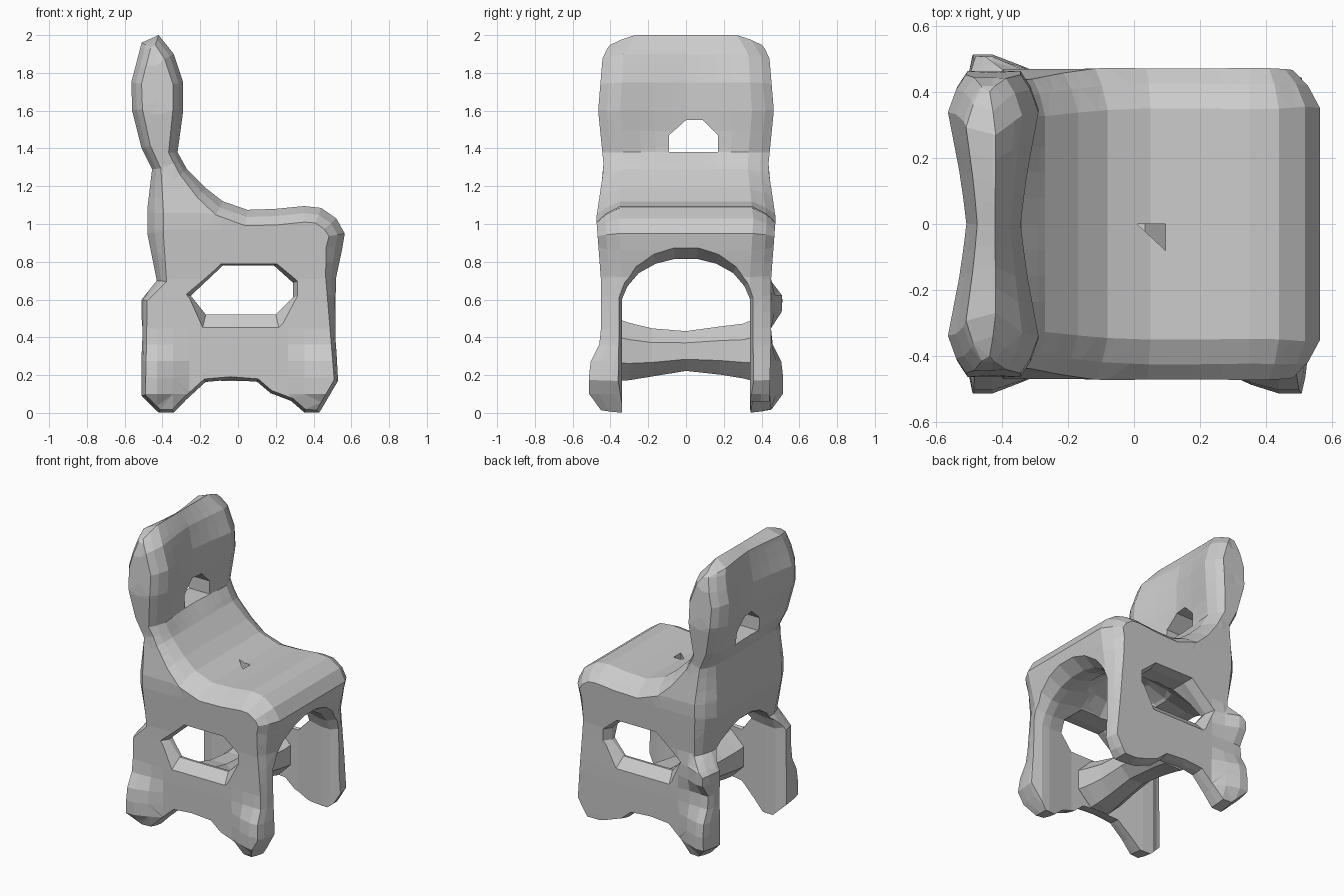
import bpy, bmesh, math
from mathutils import Vector

if "Cube" in bpy.data.objects:
    bpy.data.objects.remove(bpy.data.objects["Cube"])


def to_object(bm, name):
    bmesh.ops.triangulate(bm, faces=[f for f in bm.faces if len(f.verts) > 4])
    bmesh.ops.recalc_face_normals(bm, faces=bm.faces[:])
    me = bpy.data.meshes.new(name)
    bm.to_mesh(me)
    bm.free()
    ob = bpy.data.objects.new(name, me)
    bpy.context.collection.objects.link(ob)
    return ob


def skin(rings):
    """Closed solid through equal-length rings of 3D points."""
    bm = bmesh.new()
    vs = [[bm.verts.new(p) for p in r] for r in rings]
    n = len(vs[0])
    for a, b in zip(vs, vs[1:]):
        for i in range(n):
            j = (i + 1) % n
            bm.faces.new((a[i], a[j], b[j], b[i]))
    bm.faces.new(vs[0])
    bm.faces.new(vs[-1])
    bm.normal_update()
    return bm


def combine(ob, other, op='DIFFERENCE'):
    """Boolean with another object, which is then removed."""
    m = ob.modifiers.new(op.lower(), 'BOOLEAN')
    m.operation, m.solver, m.object = op, 'EXACT', other
    other.hide_render = True
    dg = bpy.context.evaluated_depsgraph_get()
    me = bpy.data.meshes.new_from_object(ob.evaluated_get(dg))
    ob.modifiers.clear()
    ob.data = me
    bpy.data.objects.remove(other)


def interp(table, v):
    for (a, p), (b, q) in zip(table, table[1:]):
        if v <= b:
            return p + (q - p) * max(0, (v - a) / (b - a))
    return table[-1][1]


# Side silhouette (x, z), clockwise from the rear foot
outline = [Vector(p) for p in (
    (-.42, 0), (-.51, .09), (-.51, .35), (-.51, .6), (-.43, .7), (-.48, .95), (-.48, 1.08),
    (-.455, 1.29), (-.51, 1.4), (-.56, 1.6), (-.565, 1.75), (-.51, 1.96), (-.42, 2),
    (-.34, 1.9), (-.29, 1.75), (-.29, 1.6), (-.32, 1.38), (-.27, 1.29), (-.17, 1.19),
    (-.08, 1.12), (.05, 1.075), (.2, 1.08), (.35, 1.095), (.44, 1.085), (.52, 1.03),
    (.565, .95), (.55, .86), (.52, .72), (.52, .35), (.53, .17), (.43, 0), (.35, 0),
    (.28, .06), (.17, .1), (.1, .16), (-.04, .17), (-.17, .16), (-.27, .07), (-.34, 0))]
# Half width by height, then the outward flare of the feet
half = [(0, .44), (.4, .45), (.7, .45), (1.03, .475), (1.3, .435), (1.6, .465),
        (1.9, .44), (2, .36)]
flare = [(0, 0), (.1, .07), (.25, .07), (.38, 0)]
knee = [(.45, 0), (.54, .06), (.62, .06), (.7, 0)]
# How far the silhouette shrinks at the outer faces, by height
inset_by_z = [(.1, .02), (.6, .03), (.85, .085), (1.1, .085), (1.3, .045), (1.6, .055)]


def body_ring(t):
    ring = []
    s = interp([(.75, 0), (.9, .45), (1, 1)], abs(t))
    for i, p in enumerate(outline):
        d = (outline[(i + 1) % len(outline)] - outline[i - 1]).normalized()
        q = p + Vector((d.y, -d.x)) * interp(inset_by_z, p.y) * s
        ring.append((q.x, t, q.y))
    return ring


# Straight body cut into a coarse grid, then shaped
bm = skin([body_ring(t) for t in
           (-1, -.9, -.75, -.54, -.36, -.18, 0, .18, .36, .54, .75, .9, 1)])
cuts = [((0, 0, 1), (0, 0, .1 + .087 * i)) for i in range(22)]
cuts += [((1, 0, 0), (-.43 + .087 * i, 0, 0)) for i in range(11)]
for no, co in cuts:
    bmesh.ops.bisect_plane(bm, geom=bm.verts[:] + bm.edges[:] + bm.faces[:],
                           dist=1e-4, plane_co=co, plane_no=no)
for v in bm.verts:
    x, t, z = v.co
    w = interp(half, z)
    if t < 0 or x < 0:
        w += interp(flare, z) * interp([(.28, 0), (.4, 1)], abs(x))
    if t > 0 and x < 0:
        w += interp(knee, z) * interp([(.3, 0), (.42, 1)], -x)
    if t > 0 and x > .3:
        z = max(z, .06)          # one front leg is slightly shorter
    # backrest is thinner in the middle than at its sides
    k = interp([(0, .6), (.3, .72), (.75, 1), (1, 1)], abs(t))
    k = interp([(1.3, 1), (1.45, k)], z)
    v.co = (-.425 + (x + .425) * k, t * w, z)
frame = to_object(bm, "chair_frame")

# Arched opening running from front to back between the legs
arch = [(.34, -.2), (.34, .6), (.31, .67), (.25, .74), (.16, .79), (.06, .815)]
arch = arch + [(-y, z) for y, z in reversed(arch)]


def grown(s):
    return [(y * (1 + (s - 1) * .4), z if z < 0 else .5 + (z - .5) * s) for y, z in arch]


combine(frame, to_object(skin([
    [(x, y, z) for y, z in grown(s)] for x, s in
    ((-.7, 1.4), (-.48, 1.12), (-.44, 1), (-.36, 1.02), (-.1, 1.2), (.2, 1.2),
     (.4, 1), (.46, 1), (.56, 1.2), (.7, 1.5))]), "arch_cutter"))

# Hollow under the seat
bm = bmesh.new()
bmesh.ops.create_uvsphere(bm, u_segments=14, v_segments=9, radius=1)
bmesh.ops.scale(bm, vec=(.39, .335, .35), verts=bm.verts)
bmesh.ops.translate(bm, vec=(.04, 0, .6), verts=bm.verts)
combine(frame, to_object(bm, "hollow"))

# Openings in both side panels, with sills sloping down outwards
side = [(-.25, .62), (-.17, .52), (.2, .52), (.29, .61), (.29, .69), (.19, .78), (-.08, .78)]


def side_ring(y, g):
    return [(.02 + (x - .02) * (1 + g * .12), y, z - (.09 * g if z < .6 else -.01 * g))
            for x, z in side]


combine(frame, to_object(skin([side_ring(y, g) for y, g in (
    (-.7, 1.5), (-.47, 1), (-.39, 0), (-.34, .1), (.34, .1), (.39, 0), (.47, 1), (.7, 1.5))]),
    "side_cutter"))

# Grip hole in the backrest
grip = [(-.09, 1.38), (.17, 1.38), (.17, 1.47), (.09, 1.55), (0, 1.55), (-.09, 1.47)]
combine(frame, to_object(skin([[(x, y, z) for y, z in grip] for x in (-.7, -.2)]), "grip_cutter"))

# Small drain hole in the seat
drain = [(.01, 0), (.095, 0), (.095, -.08)]
combine(frame, to_object(skin([[(x, y, z) for x, y in drain] for z in (.8, 1.2)]), "drain_cutter"))

# Cross stretcher between the side panels, waisted in the middle
rings = []
for y, hw, lo, hi in ((-.36, .17, .165, .5), (-.3, .16, .17, .48), (-.18, .14, .19, .45),
                      (0, .13, .22, .435), (.18, .14, .2, .46), (.3, .16, .18, .475),
                      (.36, .17, .165, .5)):
    c, h = (lo + hi) / 2, (hi - lo) / 2
    rings.append([(-.02 + hw * math.cos(a) * 1.06, y, c + h * math.sin(a) * 1.06)
                  for a in [math.pi * (i + .5) / 4 for i in range(8)]])
combine(frame, to_object(skin(rings), "cross_stretcher"), 'UNION')
